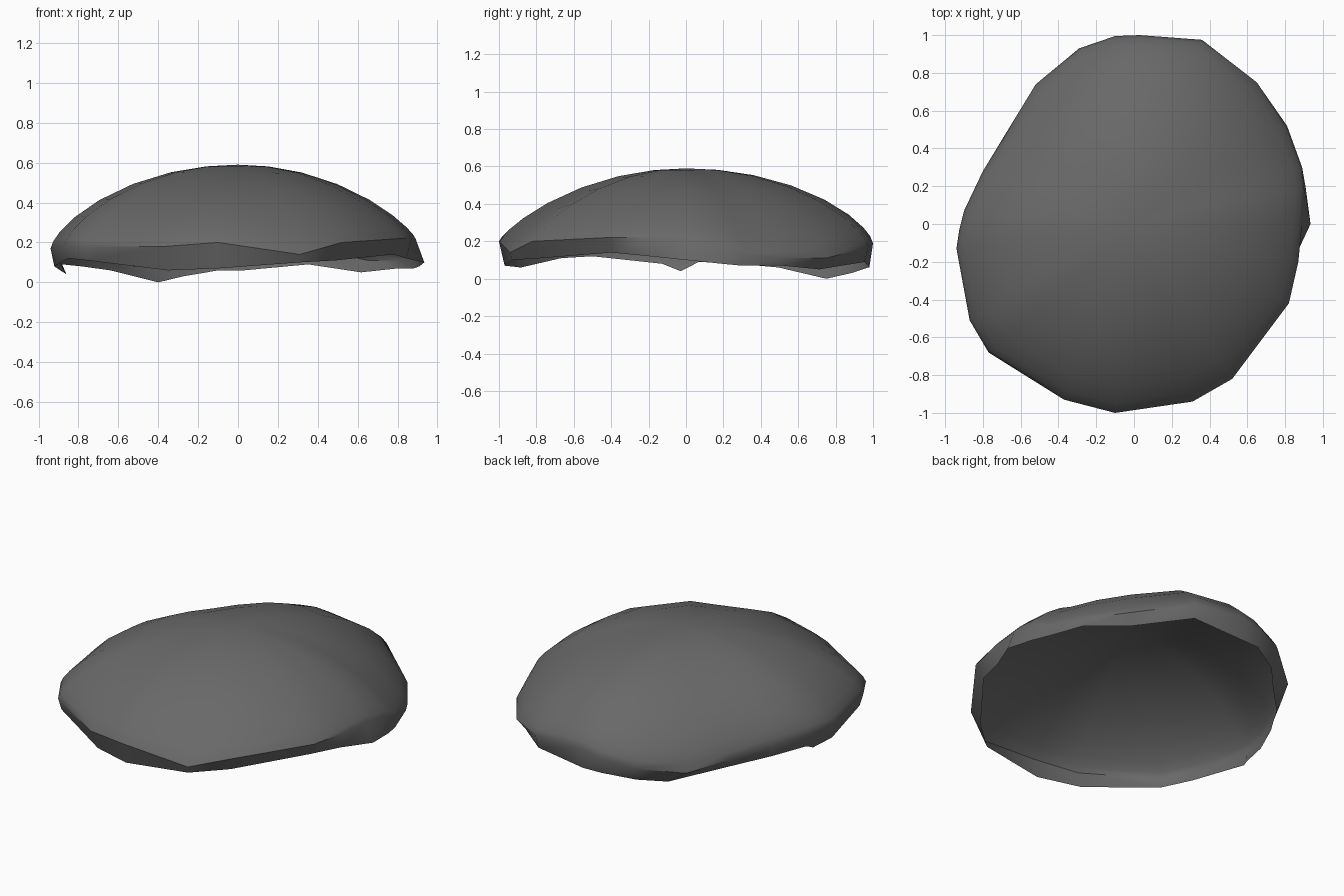
import bpy, bmesh, math

cube = bpy.data.objects.get("Cube")
if cube:
    bpy.data.objects.remove(cube, do_unlink=True)

# Widest outline and broken rim: x, y, edge height, rim scale, rim height
OUTLINE = [
    (.89, 0, .22, 1.05, .1), (.9, .19, .19, 1.01, .08), (.89, .3, .13, .99, .07),
    (.81, .52, .11, .99, .07), (.65, .75, .11, .95, .05), (.36, .975, .17, .98, .09),
    (.03, 1, .19, .98, .06), (-.1, .995, .16, .98, .06), (-.29, .93, .12, .95, .03),
    (-.52, .74, .08, .93, .02), (-.66, .51, .11, .97, .06), (-.8, .28, .15, .98, .08),
    (-.9, .07, .17, .98, .09), (-.925, -.03, .17, .93, .04), (-.94, -.13, .17, .98, .08),
    (-.87, -.51, .19, .98, .12), (-.77, -.68, .18, .98, .11), (-.37, -.93, .18, .95, .06),
    (-.1, -1, .2, .97, .07), (.31, -.94, .14, .99, .1), (.52, -.82, .2, .94, .11),
    (.82, -.42, .22, .95, .14), (.87, -.2, .22, .97, .12),
]
PEAK = 0.59


def flat_material(name, value):
    """Make a plain grey material with the same colour in viewport and render."""
    material = bpy.data.materials.new(name)
    material.use_nodes = True
    colour = (value, value, value, 1)
    material.diffuse_color = colour
    shader = material.node_tree.nodes["Principled BSDF"]
    shader.inputs["Base Color"].default_value = colour
    shader.inputs["Roughness"].default_value = 0.9
    return material


def dome_ring(bm, scale):
    """Add one ring of the dome, which is fuller towards the back right."""
    ring = []
    for x, y, edge, _, _ in OUTLINE:
        rise = (1 - scale ** 2) ** (0.75 + 0.07 * (x - y))
        ring.append(bm.verts.new((x * scale, y * scale, edge + (PEAK - edge) * rise)))
    return ring


def bridge(bm, lower, upper):
    """Join two rings of equal length with outward facing quads."""
    count = len(lower)
    for i in range(count):
        j = (i + 1) % count
        bm.faces.new((lower[i], lower[j], upper[j], upper[i]))


# Hollow stone shell, open underneath
bm = bmesh.new()
rim = [bm.verts.new((x * scale, y * scale, low))
       for x, y, _, scale, low in OUTLINE]
# Lowest tooth of the broken rim, at the back
rim[9].co = (-.4, .75, 0)
rings = [rim] + [dome_ring(bm, s) for s in (1, .985, .95, .87, .74, .56, .36, .17)]
for lower, upper in zip(rings, rings[1:]):
    bridge(bm, lower, upper)

# Close the crown
crown = bm.verts.new((0, 0, PEAK))
top = rings[-1]
for i, vert in enumerate(top):
    bm.faces.new((vert, top[(i + 1) % len(top)], crown))

mesh = bpy.data.meshes.new("stone_shell")
bm.to_mesh(mesh)
bm.free()
mesh.materials.append(flat_material("dark_grey_stone", 0.14))
shell = bpy.data.objects.new("stone_shell", mesh)
bpy.context.collection.objects.link(shell)

# Smooth dome with a hard crease only where the underside cuts in
bpy.ops.object.select_all(action="DESELECT")
shell.select_set(True)
bpy.context.view_layer.objects.active = shell
bpy.ops.object.shade_smooth_by_angle(angle=math.radians(45))
